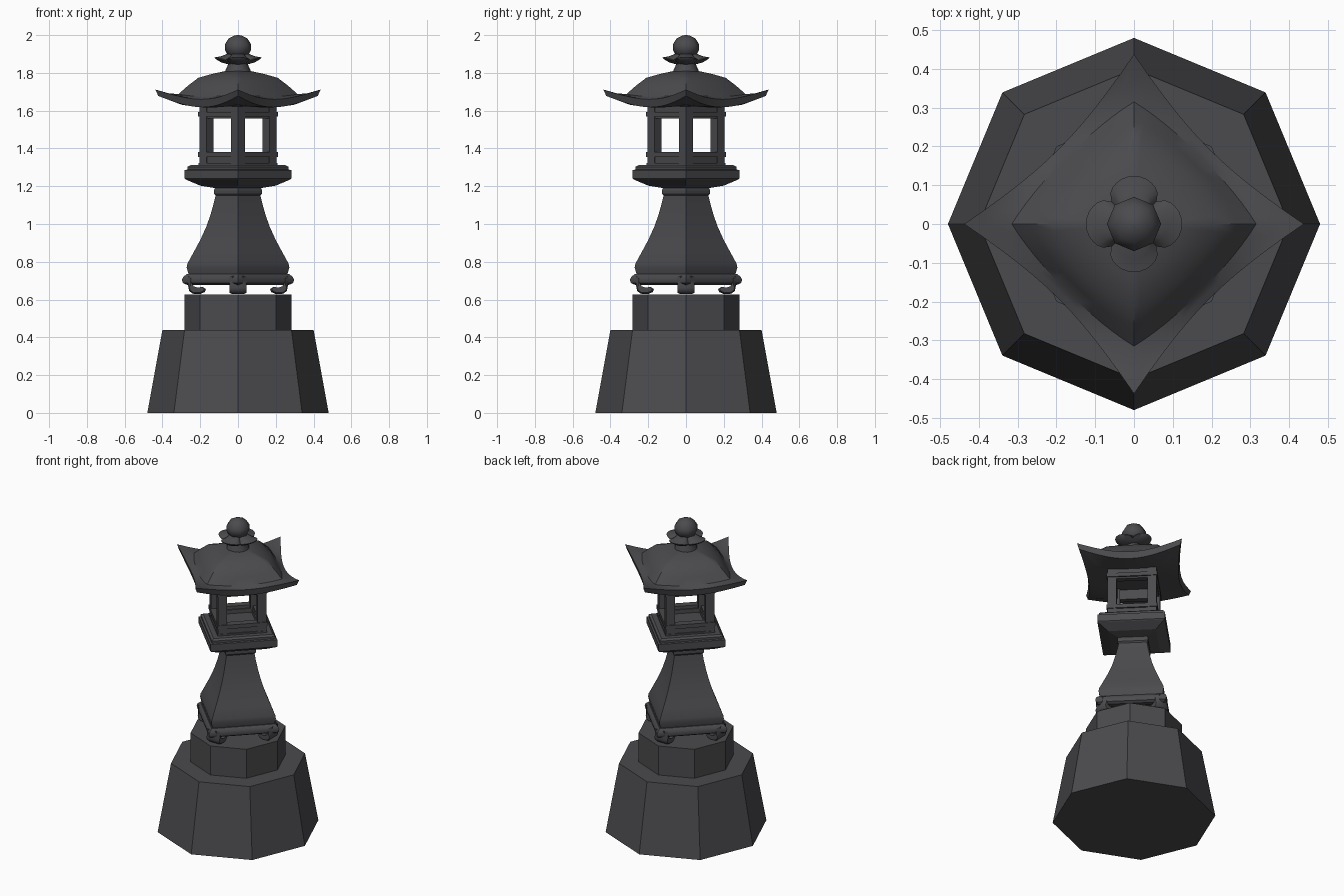
import bpy, bmesh, math
from math import sin, cos, pi

if "Cube" in bpy.data.objects:
    bpy.data.objects.remove(bpy.data.objects["Cube"])

stone = bpy.data.materials.new("dark_grey_stone")
stone.diffuse_color = (0.070, 0.069, 0.075, 1)
stone.use_nodes = True
stone.node_tree.nodes["Principled BSDF"].inputs["Base Color"].default_value = stone.diffuse_color


def finish(name, bm, smooth=None):
    bmesh.ops.recalc_face_normals(bm, faces=bm.faces)
    me = bpy.data.meshes.new(name)
    bm.to_mesh(me)
    bm.free()
    me.materials.append(stone)
    ob = bpy.data.objects.new(name, me)
    bpy.context.collection.objects.link(ob)
    if smooth:
        bpy.ops.object.select_all(action='DESELECT')
        ob.select_set(True)
        bpy.context.view_layer.objects.active = ob
        bpy.ops.object.shade_smooth_by_angle(angle=math.radians(smooth))
    return ob


def skin(name, rings, smooth=None, closed=False):
    """Join rings of points; cap the ends, or join last to first when closed."""
    bm = bmesh.new()
    vs = [[bm.verts.new(p) for p in ring] for ring in rings]
    n = len(vs[0])
    pairs = list(zip(vs, vs[1:])) + ([(vs[-1], vs[0])] if closed else [])
    for a, b in pairs:
        for i in range(n):
            j = (i + 1) % n
            bm.faces.new((a[i], a[j], b[j], b[i]))
    if not closed:
        bm.faces.new(vs[0])
        bm.faces.new(vs[-1])
    return finish(name, bm, smooth)


def ngon(r, z, n=4):
    return [(r * cos(2 * pi * i / n), r * sin(2 * pi * i / n), z) for i in range(n)]


def lathe(name, prof, n=4, smooth=None, closed=False):
    return skin(name, [ngon(r, z, n) for r, z in prof], smooth, closed)


def bowed(r, bow, z_corner, z_mid, seg=12):
    """Diamond ring with bowed sides and raised corners."""
    pts = []
    for k in range(4):
        a, b = k * pi / 2, (k + 1) * pi / 2
        for i in range(seg):
            u = i / seg
            t = (2 * u - 1) ** 2
            s = r * (1 + bow * (1 - t))
            pts.append((s * (cos(a) * (1 - u) + cos(b) * u),
                        s * (sin(a) * (1 - u) + sin(b) * u),
                        z_mid + (z_corner - z_mid) * t))
    return pts


# Octagonal plinths
lathe("lower_plinth", [(.48, 0), (.40, .44)], 8)
lathe("upper_plinth", [(.283, .44), (.283, .628)], 8)

# Footed frame under the shaft
lathe("foot_frame", [(.20, .70), (.215, .684), (.27, .678), (.292, .688), (.297, .705),
                     (.288, .722), (.27, .735), (.20, .735)], 4, 35)

# Curled corner feet: profile in radius and height, swept sideways
foot = [(.265, .725), (.297, .705), (.288, .68), (.262, .662), (.258, .645), (.24, .631),
        (.20, .629), (.175, .64), (.17, .655), (.185, .665), (.21, .66), (.235, .668), (.25, .69)]
for k in range(4):
    c, s = cos(k * pi / 2), sin(k * pi / 2)
    rings = []
    for w, g in ((-.046, .85), (-.03, 1), (.03, 1), (.046, .85)):
        ring = []
        for r, z in foot:
            r, z = .23 + (r - .23) * g, .68 + (z - .68) * g
            r = min(r, .292 - abs(w) * .9) if z > .67 else r
            ring.append((r * c - w * s, r * s + w * c, z))
        rings.append(ring)
    skin("corner_foot_%d" % (k + 1), rings, 40)

# Flared shaft with collar
lathe("shaft", [(.262, .735), (.272, .77), (.268, .79), (.235, .85), (.20, .915), (.168, .985),
                (.145, 1.05), (.127, 1.115), (.118, 1.155)], 4, 30)
lathe("shaft_collar", [(.118, 1.15), (.128, 1.16), (.128, 1.178), (.116, 1.20)], 4)

# Lantern platform
lathe("platform", [(.11, 1.188), (.20, 1.203), (.275, 1.235), (.282, 1.24), (.282, 1.285),
                   (.268, 1.288), (.268, 1.302), (.25, 1.312), (.2, 1.312)], 4)

# Fire box: sill, rails and posts
lathe("sill_wall", [(.198, 1.305), (.198, 1.36), (.14, 1.36), (.14, 1.335), (.12, 1.335)], 4)


def rail(name, outer, inner, z0, z1):
    lathe(name, [(inner, z0), (outer, z0), (outer, z1), (inner, z1)], 4, None, True)


rail("base_moulding", .208, .15, 1.31, 1.322)
rail("lower_rail", .212, .15, 1.355, 1.38)
rail("upper_rail", .212, .15, 1.568, 1.592)
lathe("lintel_wall", [(.15, 1.558), (.198, 1.558), (.198, 1.64), (.15, 1.64)], 4, None, True)
for k in range(4):
    x, y = .167 * cos(k * pi / 2), .167 * sin(k * pi / 2)
    skin("post_%d" % (k + 1),
         [[(x + px, y + py, z) for px, py, _ in ngon(.038, 0)] for z in (1.31, 1.63)])

# Roof with upturned corners
skin("roof", [bowed(.19, 0, 1.622, 1.622),
              bowed(.30, -.03, 1.632, 1.617),
              bowed(.422, -.11, 1.678, 1.618),
              bowed(.438, -.115, 1.712, 1.66),
              bowed(.375, -.02, 1.692, 1.668),
              bowed(.315, .10, 1.688, 1.676),
              bowed(.265, .17, 1.732, 1.715),
              bowed(.21, .25, 1.774, 1.757),
              bowed(.135, .34, 1.795, 1.787),
              bowed(.065, .41, 1.81, 1.808)], 32)

# Finial: neck, four-petal collar, bud
lathe("finial_neck", [(.068, 1.79), (.066, 1.815), (.05, 1.85), (.05, 1.90)], 16, 35)


def petals(r, z, lift):
    pts = []
    for i in range(48):
        a = 2 * pi * i / 48
        f = abs(cos(2 * a)) ** .6
        s = r * (.66 + .34 * f)
        pts.append((s * cos(a), s * sin(a), z + lift * f))
    return pts


skin("finial_petals", [petals(.05, 1.845, 0), petals(.09, 1.852, .004), petals(.122, 1.862, .014),
                       petals(.124, 1.866, .016), petals(.09, 1.88, .008), petals(.06, 1.90, 0)], 40)
lathe("finial_bud", [(.04, 1.885), (.058, 1.90), (.07, 1.925), (.07, 1.95), (.05, 1.982),
                     (.02, 1.997), (.004, 2.0)], 8, 50)
